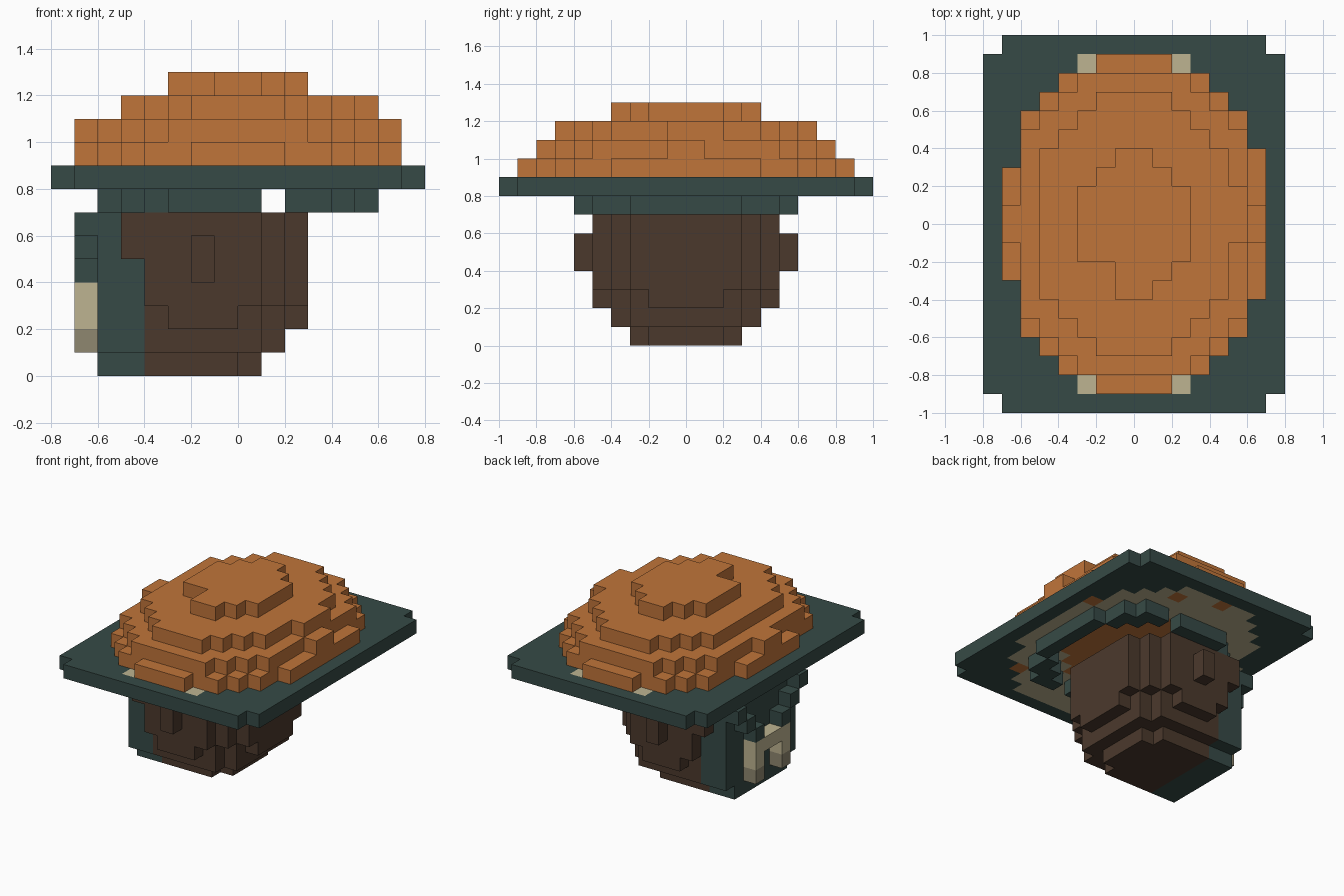
import bpy
import bmesh

CELL = 0.1

if "Cube" in bpy.data.objects:
    bpy.data.objects.remove(bpy.data.objects["Cube"], do_unlink=True)


def material(name, hex_code):
    """Make a flat material from an sRGB hex colour."""
    srgb = [int(hex_code[i:i + 2], 16) / 255 for i in (0, 2, 4)]
    colour = [c / 12.92 if c < 0.04 else ((c + 0.055) / 1.055) ** 2.4 for c in srgb]
    mat = bpy.data.materials.new(name)
    mat.use_nodes = True
    mat.diffuse_color = (*colour, 1)
    bsdf = next(n for n in mat.node_tree.nodes if n.type == "BSDF_PRINCIPLED")
    bsdf.inputs["Base Color"].default_value = (*colour, 1)
    bsdf.inputs["Roughness"].default_value = 0.9
    return mat


orange = material("orange", "c0753a")
teal = material("dark teal", "364a46")
brown = material("dark brown", "4b392c")
beige = material("beige", "beb491")
shade_beige = material("dull beige", "8f8770")

cells = {}  # grid cell -> part name


def box(part, xs, ys, zs):
    """Fill a block of cells; each range is (start, end)."""
    for i in range(*xs):
        for j in range(*ys):
            for k in range(*zs):
                cells[i, j, k] = part


def layer(part, zs, right, left=None):
    """Fill a stepped slab; widths are listed outward from the middle row."""
    for n, r in enumerate(right):
        l = (left or right)[n]
        for j in (n, -n - 1):
            box(part, (-l, r), (j, j + 1), zs)


# Stepped dome
layer("dome", (12, 13), [3, 3, 2, 1])
cells.pop((-2, -3, 12))
layer("dome", (11, 12), [5, 5, 5, 5, 4, 3, 2])
box("dome", (5, 6), (-1, 2), (11, 12))
layer("dome", (10, 11), [7, 6, 6, 6, 6, 5, 4, 3])
layer("dome", (9, 10), [7, 7, 7, 7, 6, 6, 5, 4, 2], [7, 7, 7, 6, 6, 6, 5, 4, 2])

# Wide brim with trimmed corners, a pale inlay and the dome core showing below
layer("brim", (8, 9), [8] * 9 + [7])
layer("inlay", (8, 9), [7, 7, 7, 7, 6, 6, 5, 4, 3], [7, 7, 7, 6, 6, 6, 5, 4, 3])
layer("dome", (8, 9), [4, 4, 4, 3, 2])
for i, j in ((4, -7), (6, 3), (2, 7), (-1, 8)):
    cells[i, j, 8] = "dome"

# Ring of small blocks under the brim
for i in range(-6, 6):
    if i != 1:
        j = round(6.5 * (1 - ((i + 0.5) / 6) ** 2) ** 0.5)
        for row in (j - 1, -j):
            cells[i, row, 7] = "under_ring"
for j in range(-7, 7):
    i = round(6 * (1 - ((j + 0.5) / 7) ** 2) ** 0.5) - 1
    if i != 1:
        cells[i, j, 7] = "under_ring"

# Rounded cup body
layer("cup", (0, 1), [1, 1, 0], [4] * 3)
layer("cup", (1, 2), [2, 2, 2, 1], [4] * 4)
layer("cup", (2, 3), [3, 3, 2, 1, 0], [4, 4, 4, 4, 3])
layer("cup", (3, 7), [3, 3, 3, 2, 1], [4] * 5)
box("cup", (-5, -4), (-5, 5), (5, 7))
for j in (-6, 5):
    box("cup", (-2, -1), (j, j + 1), (4, 6))

# Side panel with a stepped strap on each half
box("side_panel", (-6, -4), (-3, 3), (0, 1))
box("side_panel", (-6, -4), (-4, 4), (1, 5))
box("side_panel", (-6, -5), (-4, 4), (5, 7))
for step in range(3):
    for j in (step + 1, -step - 2):
        box("side_panel", (-7, -6), (j, j + 1), (4 + step, 5 + step))

# Arched buckle with dull feet
box("buckle", (-7, -6), (-2, 2), (3, 4))
for j in (-2, 1):
    box("buckle", (-7, -6), (j, j + 1), (2, 3))
    box("buckle_feet", (-7, -6), (j, j + 1), (1, 2))

AXES = [(axis, sign) for axis in range(3) for sign in (-1, 1)]


def build(part, mat):
    """Make one mesh from the exposed sides of a part's cells."""
    bm = bmesh.new()
    verts = {}
    for cell in [c for c, name in cells.items() if name == part]:
        for axis, sign in AXES:
            beside = list(cell)
            beside[axis] += sign
            if tuple(beside) in cells:
                continue
            a, b = (axis + 1) % 3, (axis + 2) % 3
            loop = []
            for da, db in ((0, 0), (1, 0), (1, 1), (0, 1)):
                p = list(cell)
                p[axis] += sign > 0
                p[a] += da
                p[b] += db
                key = tuple(p)
                if key not in verts:
                    verts[key] = bm.verts.new([v * CELL for v in p])
                loop.append(verts[key])
            bm.faces.new(loop if sign > 0 else loop[::-1])
    mesh = bpy.data.meshes.new(part)
    bm.to_mesh(mesh)
    bm.free()
    mesh.materials.append(mat)
    bpy.context.scene.collection.objects.link(bpy.data.objects.new(part, mesh))


for part, mat in {"dome": orange, "brim": teal, "inlay": beige, "under_ring": teal,
                  "cup": brown, "side_panel": teal, "buckle": beige,
                  "buckle_feet": shade_beige}.items():
    build(part, mat)
